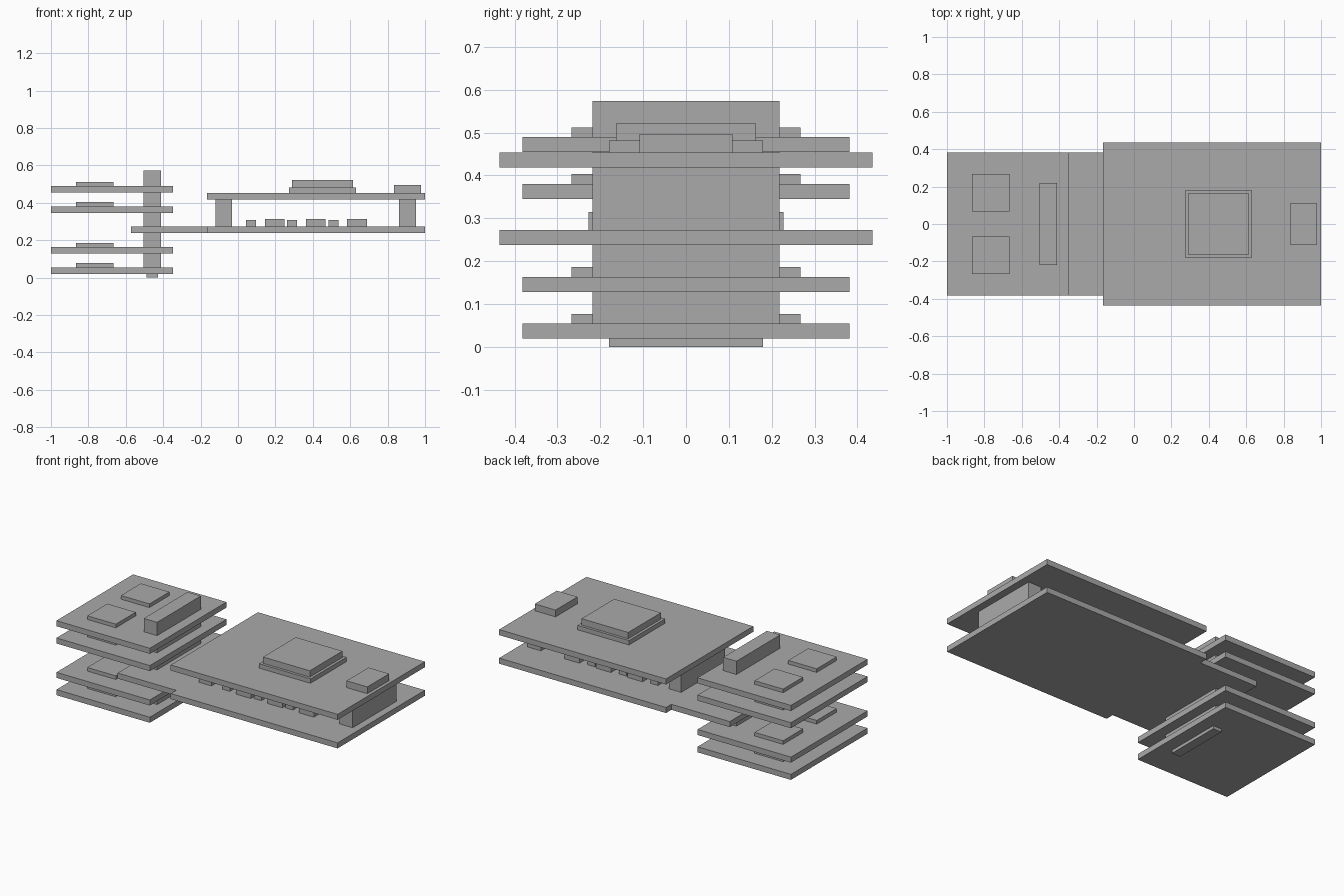
import bpy
import bmesh

cube = bpy.data.objects.get("Cube")
if cube:
    bpy.data.objects.remove(cube, do_unlink=True)

grey = bpy.data.materials.new("plain_grey")
grey.use_nodes = True
colour = (0.4, 0.4, 0.4, 1)
grey.diffuse_color = colour
grey.node_tree.nodes["Principled BSDF"].inputs["Base Color"].default_value = colour


def finish(name, bm):
    bmesh.ops.recalc_face_normals(bm, faces=bm.faces)
    mesh = bpy.data.meshes.new(name)
    bm.to_mesh(mesh)
    bm.free()
    mesh.materials.append(grey)
    obj = bpy.data.objects.new(name, mesh)
    bpy.context.collection.objects.link(obj)
    return obj


def plate(name, outline, z0, z1):
    """Extrude a flat outline from z0 up to z1."""
    bm = bmesh.new()
    base = bm.faces.new([bm.verts.new((x, y, z0)) for x, y in outline])
    top = bmesh.ops.extrude_face_region(bm, geom=[base], use_keep_orig=True)
    for v in top["geom"]:
        if isinstance(v, bmesh.types.BMVert):
            v.co.z = z1
    return finish(name, bm)


def block(name, x0, x1, y0, y1, z0, z1):
    return plate(name, [(x0, y0), (x1, y0), (x1, y1), (x0, y1)], z0, z1)


def pair(name, x0, x1, y0, y1, z0, z1):
    block(name + "_left", x0, x1, y0, y1, z0, z1)
    block(name + "_right", x0, x1, -y1, -y0, z0, z1)


BOARD = 0.035

# Stack of four small boards, each with two chips
for i, z in enumerate((0.019, 0.128, 0.345, 0.454), 1):
    top = z + BOARD
    block(f"stack_board_{i}", -1, -0.348, -0.382, 0.382, z, top)
    pair(f"stack_chip_{i}", -0.865, -0.666, 0.068, 0.267, top, top + 0.023)

# Connector column through the stack, with its bottom pins
block("stack_connector", -0.505, -0.412, -0.218, 0.218, 0.019, 0.573)
block("bottom_pins", -0.488, -0.428, -0.18, 0.18, 0, 0.019)

# Lower main board with a narrower tab reaching into the stack
LOW, HIGH = 0.273, 0.418
half = [(-0.573, 0.382), (-0.165, 0.382), (-0.165, 0.435), (1, 0.435)]
plate("lower_board", half + [(x, -y) for x, y in reversed(half)], LOW - BOARD, LOW)

# Upper main board and the connectors holding it
block("upper_board", -0.165, 1, -0.435, 0.435, HIGH, HIGH + BOARD)
for name, x0, x1 in (("inner_connector", -0.119, -0.033), ("outer_connector", 0.861, 0.953)):
    block(name, x0, x1, -0.218, 0.218, LOW, HIGH)

# Chips and small parts in two rows between the main boards
for i in range(3):
    x = 0.22 * i
    pair(f"small_part_{i + 1}", 0.043 + x, 0.096 + x, 0.165, 0.218, LOW, 0.307)
    pair(f"memory_chip_{i + 1}", 0.144 + x, 0.249 + x, 0.123, 0.228, LOW, 0.314)

# Processor and socket on top
TOP = HIGH + BOARD
block("processor_base", 0.272, 0.632, -0.18, 0.18, TOP, 0.481)
block("processor_lid", 0.289, 0.615, -0.163, 0.163, 0.481, 0.521)
block("end_socket", 0.834, 0.979, -0.109, 0.109, TOP, 0.496)
